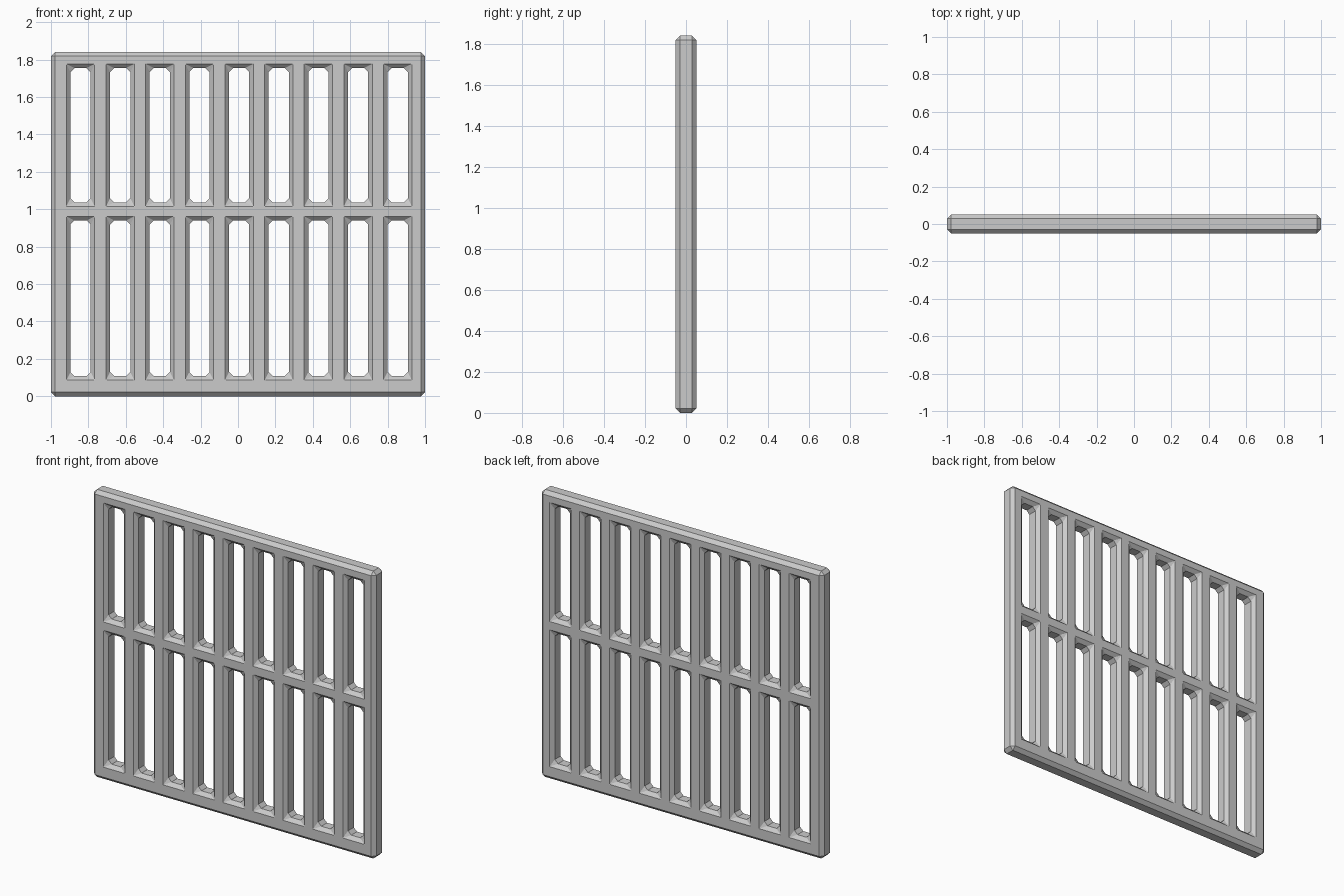
import bpy, bmesh

if "Cube" in bpy.data.objects:
    bpy.data.objects.remove(bpy.data.objects["Cube"])

COLS, PITCH, CENTRE = 9, 0.212, 0.006
SLOT_W, HALF_Y, BEVEL = 0.108, 0.051, 0.022

# Grid lines: frame edges plus both sides of every slot
xs = [-1.0]
for i in range(COLS):
    c = CENTRE + (i - (COLS - 1) / 2) * PITCH
    xs += [c - SLOT_W / 2, c + SLOT_W / 2]
xs.append(1.0)
zs = [0.0, 0.108, 0.94, 1.037, 1.755, 1.84]

# Flat lattice: odd/odd cells stay open as slots
bm = bmesh.new()
grid = [[bm.verts.new((x, -HALF_Y, z)) for z in zs] for x in xs]
for i in range(len(xs) - 1):
    for j in range(len(zs) - 1):
        if i % 2 == 0 or j % 2 == 0:
            bm.faces.new((grid[i][j], grid[i + 1][j],
                          grid[i + 1][j + 1], grid[i][j + 1]))

# Thicken to the back
ext = bmesh.ops.extrude_face_region(bm, geom=bm.faces[:], use_keep_orig=True)
for v in ext["geom"]:
    if isinstance(v, bmesh.types.BMVert):
        v.co.y = HALF_Y
bmesh.ops.recalc_face_normals(bm, faces=bm.faces[:])

mesh = bpy.data.meshes.new("slatted_panel")
bm.to_mesh(mesh)
bm.free()
panel = bpy.data.objects.new("slatted_panel", mesh)
bpy.context.collection.objects.link(panel)

# Single flat chamfer on all edges, including the slot corners
bev = panel.modifiers.new("chamfer", "BEVEL")
bev.width = BEVEL
bev.segments = 1
bev.limit_method = "ANGLE"
